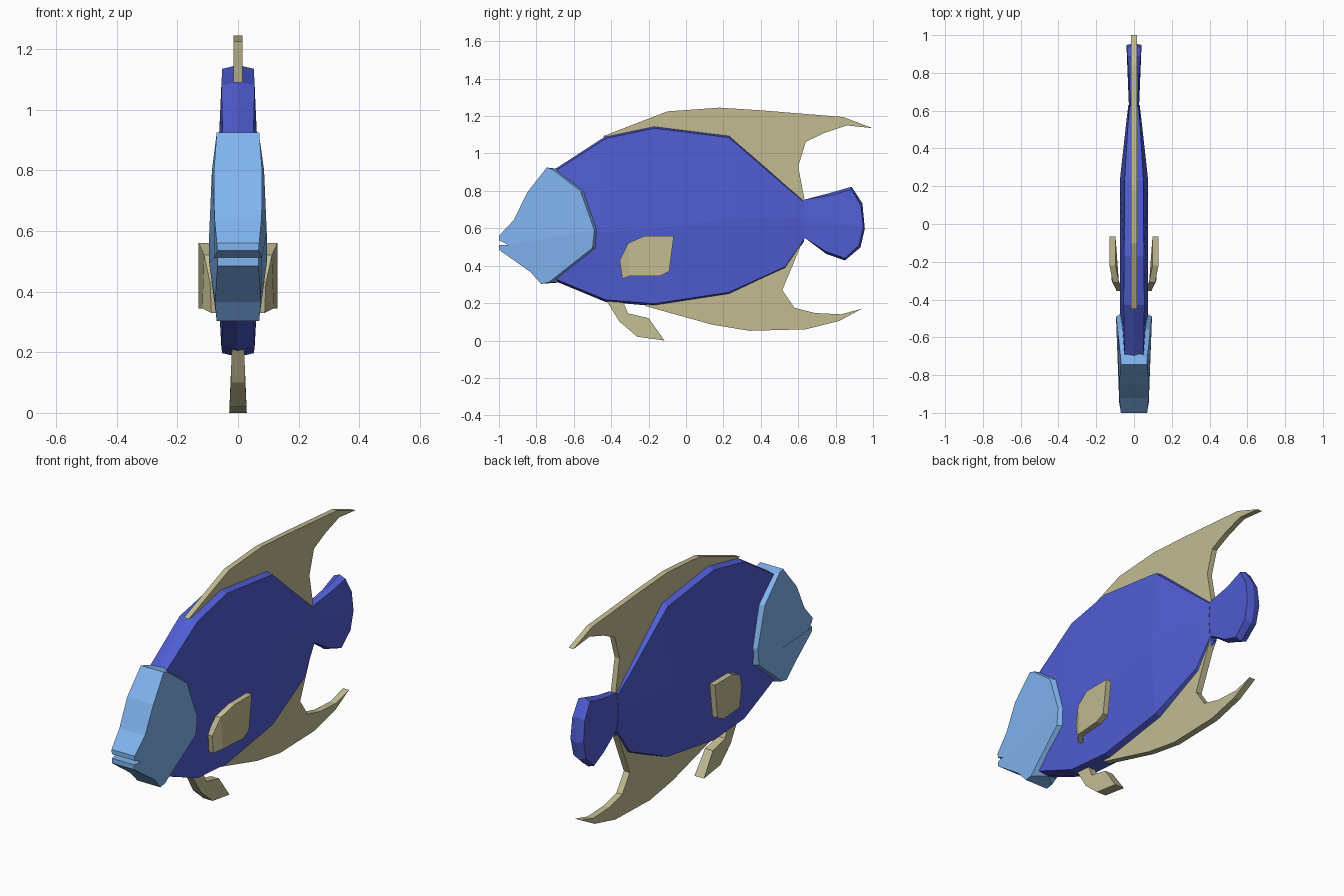
import bpy, bmesh

if "Cube" in bpy.data.objects:
    bpy.data.objects.remove(bpy.data.objects["Cube"])


def material(name, rgb):
    m = bpy.data.materials.new(name)
    m.diffuse_color = (*rgb, 1)
    m.use_nodes = True
    m.node_tree.nodes["Principled BSDF"].inputs["Base Color"].default_value = m.diffuse_color
    return m


BLUE = material("deep_blue", (0.08, 0.11, 0.65))
SKY = material("light_blue", (0.22, 0.46, 0.87))
TAN = material("tan", (0.54, 0.50, 0.29))


def solid(name, mat, rings, n, caps):
    """Join rings of points; the first n points are the rim, caps close both ends."""
    bm = bmesh.new()
    vs = [[bm.verts.new(p) for p in ring] for ring in rings]
    for a, b in zip(vs, vs[1:]):
        for i in range(n):
            j = (i + 1) % n
            bm.faces.new((a[i], a[j], b[j], b[i]))
    for ring in (vs[0], vs[-1]):
        for cap in caps:
            bm.faces.new([ring[i] for i in cap])
    bmesh.ops.recalc_face_normals(bm, faces=bm.faces)
    me = bpy.data.meshes.new(name)
    bm.to_mesh(me)
    bm.free()
    me.materials.append(mat)
    ob = bpy.data.objects.new(name, me)
    bpy.context.collection.objects.link(ob)
    return ob


def slab(name, mat, pts, n=None, caps=None, centre=None):
    """Symmetric part from (y, z, half width) points, optional crowned centre line."""
    n = n or len(pts)
    rings = [[(s * w, y, z) for y, z, w in pts] for s in (1, -1)]
    if centre:
        rings.insert(1, [(0, *centre(y, z)) for y, z, w in pts[:n]])
    return solid(name, mat, rings, n, caps or [list(range(n))])


# body: y, top, bottom, rim half width, ridge height, ridge half width
stations = [
    (-.85, .72, .45, .050, .53, .060),
    (-.70, .905, .33, .050, .55, .070),
    (-.43, 1.08, .218, .055, .58, .075),
    (-.17, 1.135, .197, .052, .60, .075),
    (.23, 1.085, .258, .050, .65, .075),
    (.53, .825, .395, .032, .66, .042),
    (.63, .740, .540, .022, .65, .030),
]
k = len(stations)
pts = [(y, t, w) for y, t, b, w, m, v in stations]
pts += [(y, b, w) for y, t, b, w, m, v in reversed(stations)]
pts += [(y, m, v) for y, t, b, w, m, v in stations]
caps = []
for i in range(k - 1):
    ma, mb = 2 * k + i, 2 * k + i + 1
    caps += [[i, i + 1, mb, ma], [ma, mb, 2 * k - 2 - i, 2 * k - 1 - i]]
rim = 2 * k
body = slab("body", BLUE, pts, rim, caps,
            lambda y, z: (y, z + (.012 if z > .6 else -.012)))
# close the two ends between rim and ridge
bm = bmesh.new()
bm.from_mesh(body.data)
bmesh.ops.holes_fill(bm, edges=[e for e in bm.edges if e.is_boundary], sides=0)
bmesh.ops.remove_doubles(bm, verts=bm.verts, dist=1e-5)
bmesh.ops.recalc_face_normals(bm, faces=bm.faces)
bm.to_mesh(body.data)
bm.free()

# tail fin
slab("tail", BLUE, [
    (.60, .74, .022), (.64, .755, .020), (.77, .775, .025), (.885, .808, .035),
    (.935, .72, .038), (.948, .61, .040), (.925, .51, .038), (.85, .44, .035),
    (.75, .475, .025), (.64, .545, .020), (.60, .54, .022), (.60, .65, .026),
], caps=[[0, 1, 2, 3, 4, 5, 11], [5, 6, 7, 8, 9, 10, 11]],
    centre=lambda y, z: (y + (.008 if y > .9 else 0),
                         z + (.014 if z > .7 else -.012) * (y > .74)))

# head with mouth notch
slab("head", SKY, [
    (-1.0, .56, .070), (-.92, .645, .078), (-.85, .79, .080), (-.745, .925, .070),
    (-.715, .915, .070), (-.565, .80, .086), (-.49, .59, .095), (-.50, .495, .095),
    (-.735, .31, .070), (-.775, .303, .070), (-.83, .365, .076), (-1.0, .485, .068),
    (-1.0, .512, .068), (-.95, .512, .078), (-1.0, .535, .068),
], caps=[[0, 1, 2, 3, 4, 5, 6, 13, 14], list(range(6, 14))],
    centre=lambda y, z: (y + (.055 if y > -.74 else 0), z))

# dorsal fin
slab("dorsal_fin", TAN, [(y, z, .015) for y, z in [
    (-.45, 1.09), (-.10, 1.225), (.18, 1.245), (.41, 1.23), (.84, 1.195),
    (1.0, 1.135), (.86, 1.15), (.74, 1.11), (.64, 1.062), (.60, .93),
    (.635, .745), (.58, .72), (.20, 1.04), (-.17, 1.09)]])

# anal fin
slab("anal_fin", TAN, [(y, z, .018) for y, z in [
    (-.22, .185), (.14, .085), (.34, .052), (.64, .06), (.82, .105),
    (.94, .17), (.83, .14), (.69, .147), (.58, .175), (.515, .27),
    (.63, .545), (.58, .55), (.50, .44), (.20, .30), (-.17, .24)]])

# pelvic fin
slab("pelvic_fin", TAN, [
    (-.43, .22, .020), (-.355, .10, .024), (-.26, .02, .028), (-.115, .0, .029),
    (-.20, .12, .024), (-.31, .145, .022), (-.345, .23, .020)])

# pectoral fins, bent inward at the front: y, z, outer x
fin = [(-.355, .43, .092), (-.34, .33, .088), (-.30, .345, .118), (-.14, .345, .13),
       (-.09, .37, .13), (-.065, .56, .13), (-.22, .56, .13), (-.31, .52, .112)]
for side, s in (("right", 1), ("left", -1)):
    rings = [[(s * (x - d), y, z) for y, z, x in fin] for d in (0, .032)]
    solid("pectoral_fin_" + side, TAN, rings, len(fin),
          [[0, 1, 2, 7], [2, 3, 4, 5, 6, 7]])
